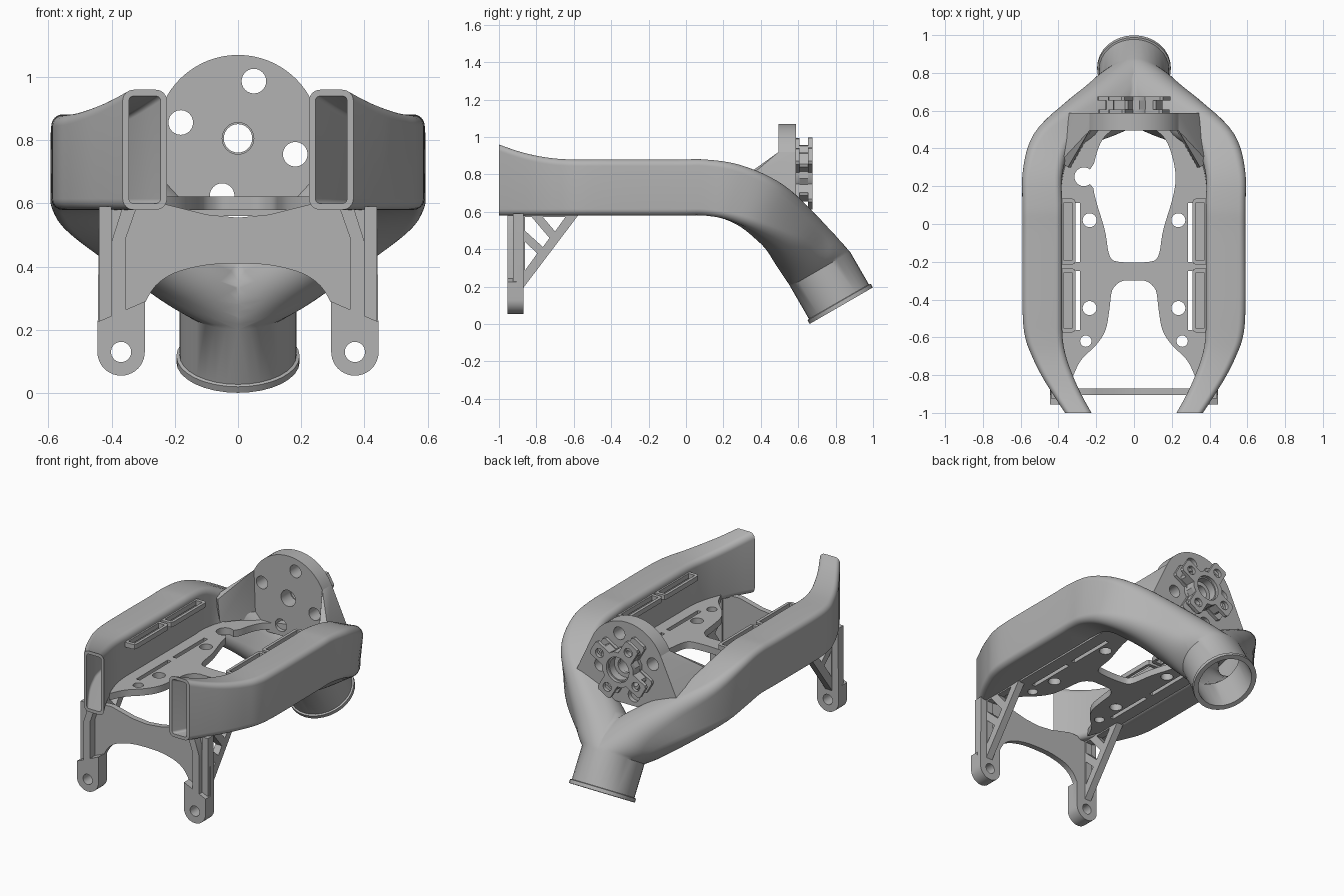
import bpy, bmesh, math
from mathutils import Vector, Matrix

if "Cube" in bpy.data.objects:
    bpy.data.objects.remove(bpy.data.objects["Cube"])

grey = bpy.data.materials.new("matte grey")
grey.use_nodes = True
grey.diffuse_color = (0.45, 0.45, 0.45, 1)
grey.node_tree.nodes["Principled BSDF"].inputs["Base Color"].default_value = (0.45, 0.45, 0.45, 1)


def finish(name, bm, mirror=False, angle=32):
    mesh = bpy.data.meshes.new(name)
    for f in bm.faces:
        f.smooth = True
        f.material_index = 0
    bm.to_mesh(mesh)
    bm.free()
    mesh.materials.append(grey)
    mesh.set_sharp_from_angle(angle=math.radians(angle))
    ob = bpy.data.objects.new(name, mesh)
    bpy.context.collection.objects.link(ob)
    if mirror:
        mod = ob.modifiers.new("mirror", "MIRROR")
        mod.merge_threshold = 0.0005
    return ob


def catmull(points, steps, closed=False):
    """Smooth tuples of any length."""
    n, out = len(points), []
    get = (lambda i: points[i % n]) if closed else (lambda i: points[max(0, min(n - 1, i))])
    for i in range(n if closed else n - 1):
        a, b, c, d = get(i - 1), get(i), get(i + 1), get(i + 2)
        for s in range(steps):
            t = s / steps
            out.append(tuple(q + 0.5 * t * (r - p + t * (2 * p - 5 * q + 4 * r - e + t * (3 * (q - r) + e - p)))
                             for p, q, r, e in zip(a, b, c, d)))
    if not closed:
        out.append(points[-1])
    return out


def arc(cx, cy, r, start=0, end=360, n=32):
    count = n if end - start == 360 else n + 1
    return [(cx + r * math.cos(math.radians(start + (end - start) * i / n)),
             cy + r * math.sin(math.radians(start + (end - start) * i / n))) for i in range(count)]


def flip(points):
    return [(-a, b) for a, b in reversed(points)]


AXES = {"z": Matrix(((1, 0, 0), (0, 1, 0), (0, 0, 1))),
        "y": Matrix(((1, 0, 0), (0, 0, -1), (0, 1, 0))),
        "x": Matrix(((0, 0, 1), (1, 0, 0), (0, 1, 0)))}


def panel(name, axis, low, high, loops, mirror=False):
    """Outline with holes, filled and extruded from low to high along an axis."""
    cu = bpy.data.curves.new(name, "CURVE")
    cu.dimensions = "2D"
    cu.fill_mode = "BOTH"
    cu.extrude = (high - low) / 2
    for loop in loops:
        sp = cu.splines.new("POLY")
        sp.points.add(len(loop) - 1)
        for p, (a, b) in zip(sp.points, loop):
            p.co = (a, b, 0, 1)
        sp.use_cyclic_u = True
    tmp = bpy.data.objects.new(name + " outline", cu)
    bpy.context.collection.objects.link(tmp)
    deps = bpy.context.evaluated_depsgraph_get()
    mesh = bpy.data.meshes.new_from_object(tmp.evaluated_get(deps))
    bm = bmesh.new()
    bm.from_mesh(mesh)
    bpy.data.objects.remove(tmp)
    bpy.data.meshes.remove(mesh)
    shift = Vector([(low + high) / 2 if a == axis else 0 for a in "xyz"])
    for v in bm.verts:
        v.co = AXES[axis] @ v.co + shift
    bmesh.ops.remove_doubles(bm, verts=bm.verts, dist=0.0001)
    bmesh.ops.recalc_face_normals(bm, faces=bm.faces)
    return finish(name, bm, mirror)


# Hollow duct: rounded-rectangle sections (x, y, z, yaw, pitch, half width, half height, corner)
sections = [(.295, -1, .77, 0, 0, .07, .19, .035), (.355, -.9, .7525, 0, 0, .075, .1725, .035),
            (.408, -.8, .74, 0, 0, .083, .16, .035), (.45, -.7, .7325, 0, 0, .09, .1525, .035),
            (.477, -.6, .73, 0, 0, .099, .15, .035), (.485, -.45, .73, 0, 0, .105, .15, .035),
            (.485, -.05, .73, 0, 0, .105, .15, .035), (.485, .1, .73, 0, 0, .105, .15, .035),
            (.485, .25, .705, 3, 14, .105, .15, .04), (.44, .4, .635, 18, 28, .11, .15, .06),
            (.3, .53, .525, 45, 40, .125, .155, .1), (.13, .63, .405, 38, 52, .155, .17, .14),
            (0, .7175, .293, 0, 60, .185, .185, .185)]


def ring(s, inset=0):
    x, y, z, yaw, pitch, w, h, r = s
    yaw, pitch = math.radians(yaw), math.radians(pitch)
    u = Vector((math.cos(yaw), math.sin(yaw), 0))
    ahead = Vector((-math.sin(yaw), math.cos(yaw), 0))
    v = ahead * math.sin(pitch) + Vector((0, 0, math.cos(pitch)))
    w, h = w - inset, h - inset
    r = min(max(r - inset, .012), w, h)
    pts = []
    for q, (sx, sy) in enumerate(((1, 1), (-1, 1), (-1, -1), (1, -1))):
        for a, b in arc(sx * (w - r), sy * (h - r), r, q * 90, q * 90 + 90, 8):
            pts.append(Vector((x, y, z)) + u * a + v * b)
    return pts


def pipe(d, r):
    return (0, .7175 + .5 * d, .293 - .866 * d, 0, 60, r, r, r)


path = catmull(sections, 5)
outer = path + [pipe(.2, .185), pipe(.203, .195), pipe(.225, .195)]
rings = [ring(s) for s in outer]
rings += [ring(s, .02) for s in reversed(path + [pipe(.225, .185)])]
bm = bmesh.new()
grid = [[bm.verts.new(p) for p in pts] for pts in rings]
for i, here in enumerate(grid):
    there = grid[(i + 1) % len(grid)]
    for j in range(len(here)):
        k = (j + 1) % len(here)
        bm.faces.new((here[j], here[k], there[k], there[j]))
bmesh.ops.remove_doubles(bm, verts=bm.verts, dist=0.0001)
bmesh.ops.recalc_face_normals(bm, faces=bm.faces)
bmesh.ops.bisect_plane(bm, geom=bm.verts[:] + bm.edges[:] + bm.faces[:], dist=0.0001,
                       plane_co=(0, 0, 0), plane_no=(1, 0, 0), clear_inner=True)
finish("duct", bm, True, 40)

# Floor plate between the arms
front = catmull([(.03, -.3), (.07, -.305), (.115, -.35), (.13, -.45), (.15, -.56), (.2, -.64),
                 (.28, -.72), (.325, -.81)], 4)
side = front + [(.37, -.7), (.39, -.6), (.39, .32), (.36, .45), (.28, .56)]
half = [(.08, -.2), (.13, -.165), (.155, -.03), (.21, .16), (.217, .29), (.165, .45), (.06, .52)]
opening = catmull(half + flip(half), 5, True)
notch = [i for i, (a, b) in enumerate(opening) if a < 0 and .2 < b < .3]
opening[notch[0]:notch[-1] + 1] = arc(-.265, .25, .05, 50, 310, 20)
holes = []
for s in (1, -1):
    for x, y, r in ((.235, .02, .037), (.235, -.445, .037), (.255, -.62, .03)):
        holes.append(arc(s * x, y, r, n=24))
    for a, b in ((-.56, -.25), (-.2, .11)):
        holes.append([(s * .286, a), (s * .311, a), (s * .311, b), (s * .286, b)])
panel("floor_plate", "z", .58, .622, [side + flip(side), opening] + holes)

# Strap loops on the inner walls
for label, a, b in (("front", -.575, -.235), ("rear", -.215, .135)):
    rim = [(.388, a), (.33, a), (.315, a + .005), (.309, a + .02),
           (.309, b - .02), (.315, b - .005), (.33, b), (.388, b)]
    gap = [(.37, a + .022), (.327, a + .022), (.327, b - .022), (.37, b - .022)]
    panel(label + "_strap_loop", "z", .81, .84, [rim, gap], True)

# Front bracket with arched lower edge and rounded feet
foot = arc(.37, .13, .075, 180, 360, 20)
arch = catmull([(0, .41), (.1, .405), (.2, .38), (.26, .34), (.295, .285)], 4)
top = [(.44, .59), (.24, .6), (.2, .59), (.1, .565), (0, .555)]
right = arch + foot + top[:-1]
panel("front_bracket", "y", -.905, -.87, [right + [(0, .555)] + flip(right)[:-1],
                                          arc(.37, .13, .032), arc(-.37, .13, .032)])
panel("foot_block", "y", -.955, -.9, [foot + [(.445, .225), (.295, .29)], arc(.37, .13, .032)], True)
panel("leg_rib", "y", -.955, -.9, [[(.355, .24), (.4, .22), (.4, .48), (.365, .59),
                                   (.32, .59), (.355, .49)]], True)
panel("leg_edge", "y", -.925, -.9, [[(.4, .22), (.44, .2), (.44, .59), (.4, .59)]], True)

# Triangulated brace behind each leg
panel("leg_brace", "x", .355, .4, [
    [(-.88, .59), (-.88, .18), (-.57, .59)],
    [(-.765, .572), (-.645, .572), (-.70, .495)],
    [(-.862, .572), (-.825, .572), (-.73, .46), (-.765, .412), (-.862, .5)],
    [(-.862, .44), (-.795, .378), (-.862, .285)]], True)

# Upright motor mount
bolts = [arc(.188 * math.cos(math.radians(t)), .806 + .188 * math.sin(math.radians(t)), .039, n=24)
         for t in (74.5, 164.5, 254.5, 344.5)]
outline = [(.376, .62)] + arc(0, .81, .26, 25, 155, 48) + [(-.376, .62), (-.2, .56), (.2, .56)]
panel("motor_mount", "y", .495, .587, [outline, arc(0, .806, .05)] + bolts)

# Gussets from the mount onto the arms
bm = bmesh.new()
for p in ((.236, .495, .92), (.236, .587, .92), (.376, .587, .62), (.225, .495, .62),
          (.35, .3, .78), (.335, .3, .64), (.39, .33, .78)):
    bm.verts.new(p)
hull = bmesh.ops.convex_hull(bm, input=bm.verts[:])
bmesh.ops.recalc_face_normals(bm, faces=bm.faces)
finish("mount_gusset", bm, True)


# Four-armed hub behind the mount
def cross(reach, w):
    pts = []
    for k in range(4):
        t = math.radians(30 + 90 * k)
        for a, b in ((.095, -w), (reach - .012, -w), (reach, -w + .012), (reach, w - .012),
                     (reach - .012, w), (.095, w), (.078, .078)):
            pts.append((a * math.cos(t) - b * math.sin(t), .806 + a * math.sin(t) + b * math.cos(t)))
    return pts


def arm_holes(d, r):
    return [arc(d * math.cos(math.radians(t)), .806 + d * math.sin(math.radians(t)), r, n=16)
            for t in (30, 120, 210, 300)]


panel("hub_base", "y", .585, .607, [cross(.195, .05), arc(0, .806, .045)])
panel("hub_core", "y", .605, .655, [cross(.155, .045), arc(0, .806, .07)] + arm_holes(.125, .02))
panel("hub_rim", "y", .653, .675, [cross(.2, .05), arc(0, .806, .078)] + arm_holes(.145, .028))
